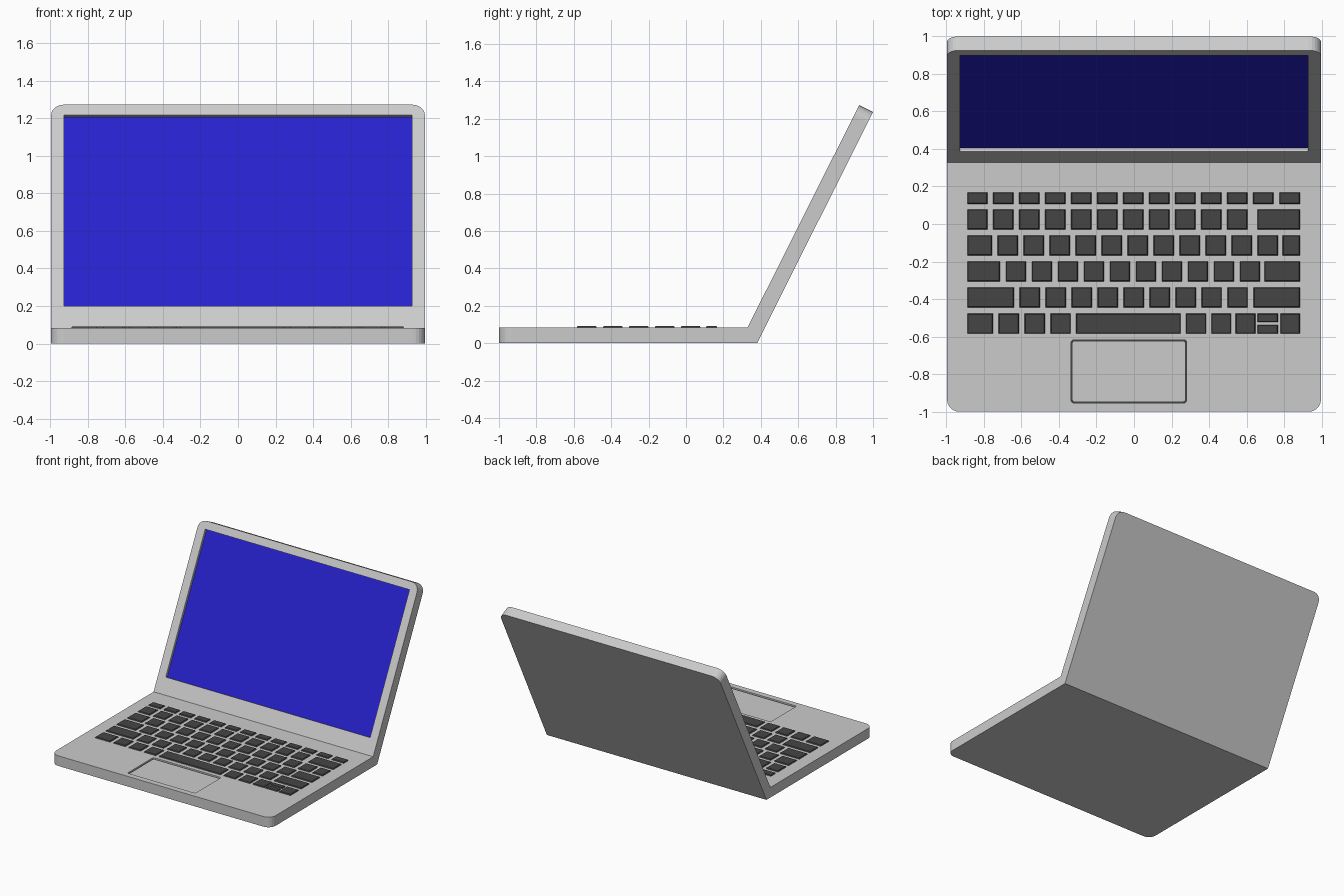
import bpy, bmesh, math
from mathutils import Vector

if "Cube" in bpy.data.objects:
    bpy.data.objects.remove(bpy.data.objects["Cube"])

T = 0.083                                  # shell thickness
TILT = math.radians(63.35)                 # lid angle above the ground
HINGE = Vector((0, 0.38, 0))
# frames: origin, direction along the part, direction of its thickness
WORLD = (Vector(), Vector((0, 1, 0)), Vector((0, 0, 1)))
BASE = (HINGE, Vector((0, -1, 0)), Vector((0, 0, 1)))
LID = (HINGE, Vector((0, math.cos(TILT), math.sin(TILT))),
       Vector((0, -math.sin(TILT), math.cos(TILT))))


def material(name, color):
    m = bpy.data.materials.new(name)
    m.diffuse_color = color
    m.use_nodes = True
    m.node_tree.nodes["Principled BSDF"].inputs["Base Color"].default_value = m.diffuse_color
    return m


DARK = material("dark_grey", (0.06, 0.06, 0.06, 1))
BLUE = material("screen_blue", (0.02, 0.015, 0.6, 1))


def rect(x0, x1, s0, s1, r_near=0, r_far=0, seg=6):
    """Rectangle outline with optional rounded corners at the s0 / s1 ends."""
    pts = []
    corners = [(x0, s0, 1, 1, 180, r_near), (x1, s0, -1, 1, 270, r_near),
               (x1, s1, -1, -1, 0, r_far), (x0, s1, 1, -1, 90, r_far)]
    for x, s, dx, ds, start, r in corners:
        for i in range(seg + 1 if r else 1):
            a = math.radians(start + 90 * i / seg)
            pts.append((x + r * (dx + math.cos(a)), s + r * (ds + math.sin(a))))
    return pts


def add_prism(bm, low, high, t0, t1, frame):
    o, s_dir, t_dir = frame
    rings = [[bm.verts.new(o + Vector((x, 0, 0)) + s_dir * s + t_dir * t) for x, s in pts]
             for pts, t in ((low, t0), (high, t1))]
    bm.faces.new(rings[0])
    bm.faces.new(rings[1])
    n = len(low)
    for i in range(n):
        j = (i + 1) % n
        bm.faces.new((rings[0][i], rings[0][j], rings[1][j], rings[1][i]))


def finish(name, bm, mat=None):
    bmesh.ops.recalc_face_normals(bm, faces=bm.faces)
    me = bpy.data.meshes.new(name)
    bm.to_mesh(me)
    bm.free()
    ob = bpy.data.objects.new(name, me)
    bpy.context.collection.objects.link(ob)
    if mat:
        me.materials.append(mat)
    return ob


def prism(name, pts, t0, t1, frame, mat=None, high=None):
    bm = bmesh.new()
    add_prism(bm, pts, high or pts, t0, t1, frame)
    return finish(name, bm, mat)


def cut(target, cutter):
    cutter.hide_render = True
    cutter.display_type = 'WIRE'
    mod = target.modifiers.new("recess", 'BOOLEAN')
    mod.operation = 'DIFFERENCE'
    mod.solver = 'EXACT'
    mod.object = cutter


# two shells, mitred where they meet at the hinge
def shell(name, frame, length):
    miter = T / math.tan((math.pi - TILT) / 2)
    low = rect(-0.996, 0.996, 0, length, 0, 0.065)
    high = rect(-0.996, 0.996, miter, length, 0, 0.065)
    return prism(name, low, 0, T, frame, high=high)


base = shell("base", BASE, 1.38)
lid = shell("lid", LID, 1.382)

# recessed screen
opening = rect(-0.927, 0.927, 0.182, 1.32)
cut(lid, prism("screen_cutter", opening, T - 0.021, T + 0.05, LID))
prism("screen", opening, T - 0.03, T - 0.02, LID, BLUE)

# sunken trackpad with a dark surrounding gap
cut(base, prism("trackpad_cutter", rect(-0.335, 0.28, -0.953, -0.618, 0.012, 0.012, 3),
                0.07, 0.12, WORLD))
prism("trackpad_gap", rect(-0.335, 0.28, -0.953, -0.618, 0.012, 0.012, 3),
      0.065, 0.0708, WORLD, DARK)
prism("trackpad", rect(-0.327, 0.272, -0.945, -0.626, 0.01, 0.01, 3), 0.066, 0.073, WORLD)

# keyboard
LEFT, RIGHT, GAP, KEY, PITCH = -0.89, 0.886, 0.027, 0.111, 0.1385


def key_row(name, y0, y1, spans):
    """Row of tapered keys; each span is (x0, x1) or (x0, x1, y0, y1)."""
    bm = bmesh.new()
    e = 0.006
    for span in spans:
        x0, x1, a, b = span if len(span) == 4 else (*span, y0, y1)
        add_prism(bm, rect(x0, x1, a, b), rect(x0 + e, x1 - e, a + e, b - e),
                  T - 0.004, T + 0.008, WORLD)
    finish(name, bm, DARK)


def spans(first, count):
    """A first key of the given width, then a run of regular keys."""
    start = LEFT + first + GAP
    return [(LEFT, LEFT + first)] + [(start + i * PITCH, start + i * PITCH + KEY)
                                     for i in range(count)]


key_row("function_keys", 0.105, 0.17, spans(KEY, 11) + [(0.772, RIGHT)])
for i, (first, count, last) in enumerate([(KEY, 10, 0.655), (0.135, 11, 0.79),
                                          (0.178, 10, 0.693), (0.252, 9, 0.635)]):
    top = 0.08 - i * PITCH
    key_row(f"key_row_{i + 1}", top - KEY, top, spans(first, count) + [(last, RIGHT)])

key_row("space_bar_row", -0.586, -0.475, spans(0.14, 3) + [
    (-0.31, 0.25), (0.275, 0.386), (0.41, 0.52), (0.54, 0.648),
    (0.655, 0.768, -0.586, -0.536), (0.655, 0.768, -0.525, -0.475), (0.778, RIGHT)])
